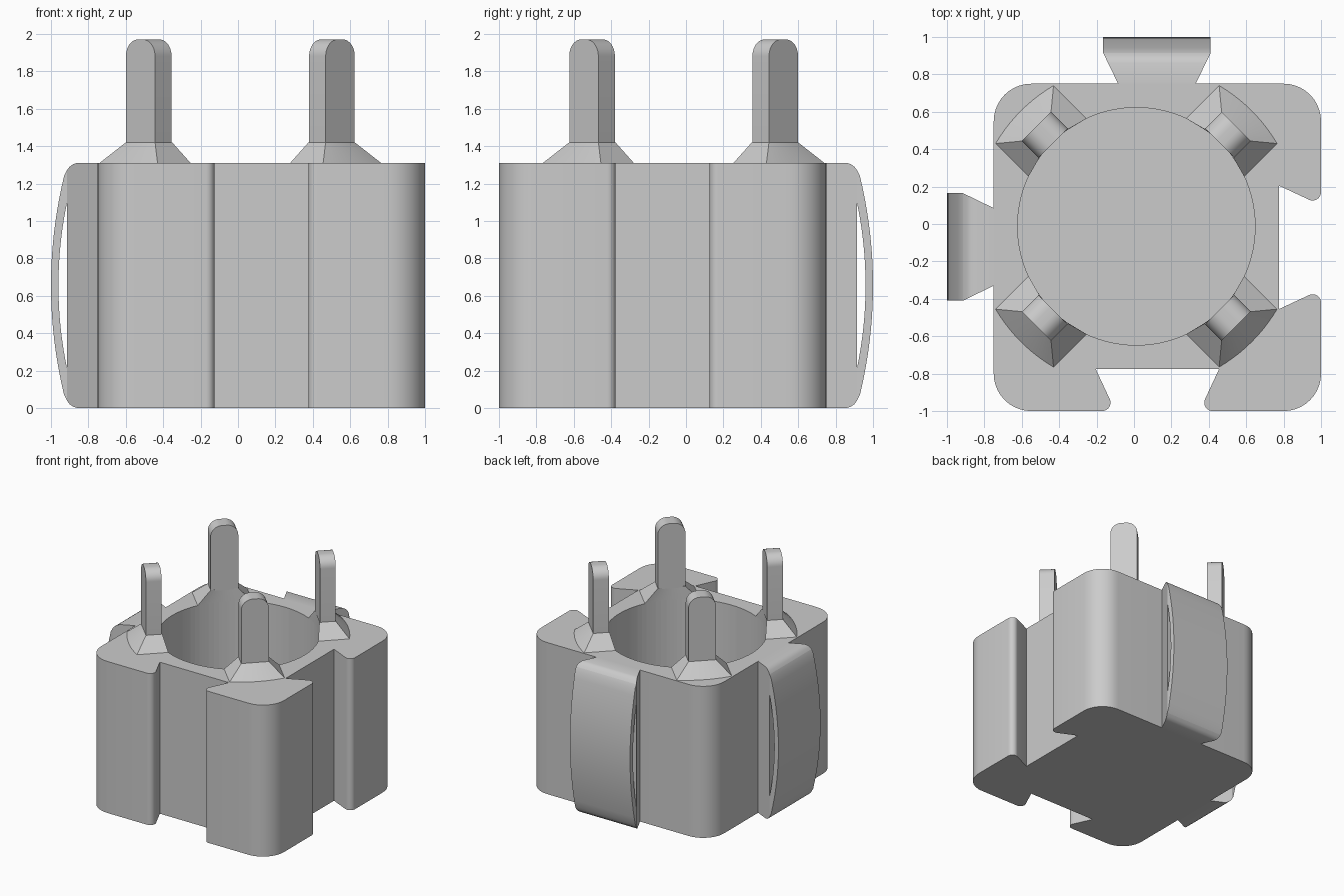
import bpy, bmesh
from math import sqrt, sin, cos
from mathutils import Vector

if "Cube" in bpy.data.objects:
    bpy.data.objects.remove(bpy.data.objects["Cube"])

HEIGHT = 1.31          # top of the housing
MID = HEIGHT / 2
CX, CY, BORE = 0.0125, -0.0125, 0.635

grey = bpy.data.materials.new("plain_grey")
grey.use_nodes = True
grey.diffuse_color = (0.6, 0.6, 0.6, 1)
grey.node_tree.nodes["Principled BSDF"].inputs["Base Color"].default_value = (0.6, 0.6, 0.6, 1)


def activate(obj):
    bpy.ops.object.select_all(action='DESELECT')
    obj.select_set(True)
    bpy.context.view_layer.objects.active = obj


def loft(name, rings):
    """Solid through matching closed rings of points, with capped ends."""
    bm = bmesh.new()
    loops = [[bm.verts.new(p) for p in ring] for ring in rings]
    n = len(loops[0])
    for a, b in zip(loops, loops[1:]):
        for i in range(n):
            j = (i + 1) % n
            bm.faces.new((a[i], a[j], b[j], b[i]))
    bm.faces.new(loops[0])
    bm.faces.new(loops[-1])
    bmesh.ops.recalc_face_normals(bm, faces=bm.faces)
    mesh = bpy.data.meshes.new(name)
    bm.to_mesh(mesh)
    bm.free()
    obj = bpy.data.objects.new(name, mesh)
    bpy.context.collection.objects.link(obj)
    mesh.materials.append(grey)
    activate(obj)
    bpy.ops.object.shade_smooth_by_angle()
    return obj


def rounded(corners, steps=10):
    """Polygon from (x, y, radius) corners with filleted corners."""
    out = []
    for i, (x, y, r) in enumerate(corners):
        p = Vector((x, y))
        if r == 0:
            out.append(p)
            continue
        a = (Vector(corners[i - 1][:2]) - p).normalized()
        b = (Vector(corners[(i + 1) % len(corners)][:2]) - p).normalized()
        half = a.angle(b) / 2
        centre = p + (a + b).normalized() * r / sin(half)
        reach = r * cos(half) / sin(half)
        start = (p + a * reach - centre).normalized()
        end = (p + b * reach - centre).normalized()
        out += [centre + start.slerp(end, k / steps) * r for k in range(steps + 1)]
    return out


# Housing: rounded block with dovetail sockets in the front and left sides
front_half = [(-0.75, 0.75, 0.2), (-0.75, -1, 0.2), (-0.1, -1, 0.045),
              (-0.205, -0.775, 0), (0.455, -0.775, 0), (0.35, -1, 0.045), (1, -1, 0.2)]
left_half = [(-y, -x, r) for x, y, r in reversed(front_half[2:6])] + [(1, 0.75, 0.2)]
outline = rounded(front_half + left_half)
housing = loft("housing", [[(p.x, p.y, z) for p in outline] for z in (0, HEIGHT)])

# Round blind bore
bpy.ops.mesh.primitive_cylinder_add(vertices=96, radius=BORE, depth=2,
                                    location=(CX, CY, 1.13))
cutter = bpy.context.object
cutter.name = "bore_cutter"
cutter.hide_render = True
cutter.data.materials.append(grey)
activate(housing)
cut = housing.modifiers.new("bore", 'BOOLEAN')
cut.operation = 'DIFFERENCE'
cut.solver = 'EXACT'
cut.object = cutter
bpy.ops.object.modifier_apply(modifier=cut.name)
bpy.data.objects.remove(cutter)
activate(housing)
bpy.ops.object.shade_smooth_by_angle()


# Dovetail tongues with a bowed spring strip on the back and right sides
FACE = 0.915


def bow(peak, drop, reach, steps=20):
    ts = [2 * k / steps - 1 for k in range(steps + 1)]
    return [(peak - drop * t * t, MID + reach * t) for t in ts]


def tongue(side, place):
    def sweep(name, profile):
        rings = []
        for s in (-1, 1):
            rings.append([place(0.1225 + s * (0.2075 + 0.08 * (min(y, FACE) - 0.75) / 0.165), y, z)
                          for y, z in profile])
        loft(name, rings)

    low = [(0.74, 0), (0.86, 0), (0.88, 0.006), (0.9, 0.02), (FACE, 0.04)]
    sweep(side + "_tongue", low + [(y, HEIGHT - z) for y, z in reversed(low)])
    outer = [(FACE, 0.04)] + bow(1.0, 0.07, 0.585) + [(FACE, HEIGHT - 0.04)]
    inner = bow(0.96, 0.96 - FACE, 0.44)
    sweep(side + "_spring", outer + inner[::-1])


tongue("back", lambda x, y, z: (x, y, z))
tongue("right", lambda x, y, z: (-y, -x, z))


# Four corner prongs on flared feet
def arc(radius, half, steps=10):
    ts = [half * (2 * k / steps - 1) for k in range(steps + 1)]
    return [(sqrt(radius * radius - t * t), t) for t in ts]


OUTER, SHOULDER = 0.755, 1.42
blade = rounded([(-0.11, SHOULDER - 0.01, 0), (0.11, SHOULDER - 0.01, 0),
                 (0.11, 1.97, 0.09), (-0.11, 1.97, 0.09)])
corners = {"front_left": (1, -1), "front_right": (-1, -1),
           "back_left": (1, 1), "back_right": (-1, 1)}
for name, (sx, sy) in corners.items():
    def at(u, t, z):
        k = sqrt(0.5)
        return (CX + sx * k * (u - t), CY + sy * k * (u + t), z)

    foot_low = arc(0.873, 0.219) + arc(BORE, 0.219)[::-1]
    foot_top = [(OUTER, t) for u, t in arc(BORE, 0.11)] + arc(BORE, 0.11)[::-1]
    loft(name + "_prong_foot", [[at(u, t, HEIGHT) for u, t in foot_low],
                                [at(u, t, SHOULDER) for u, t in foot_top]])
    loft(name + "_prong", [[at(u, p.x, p.y) for p in blade] for u in (0.63, OUTER)])
